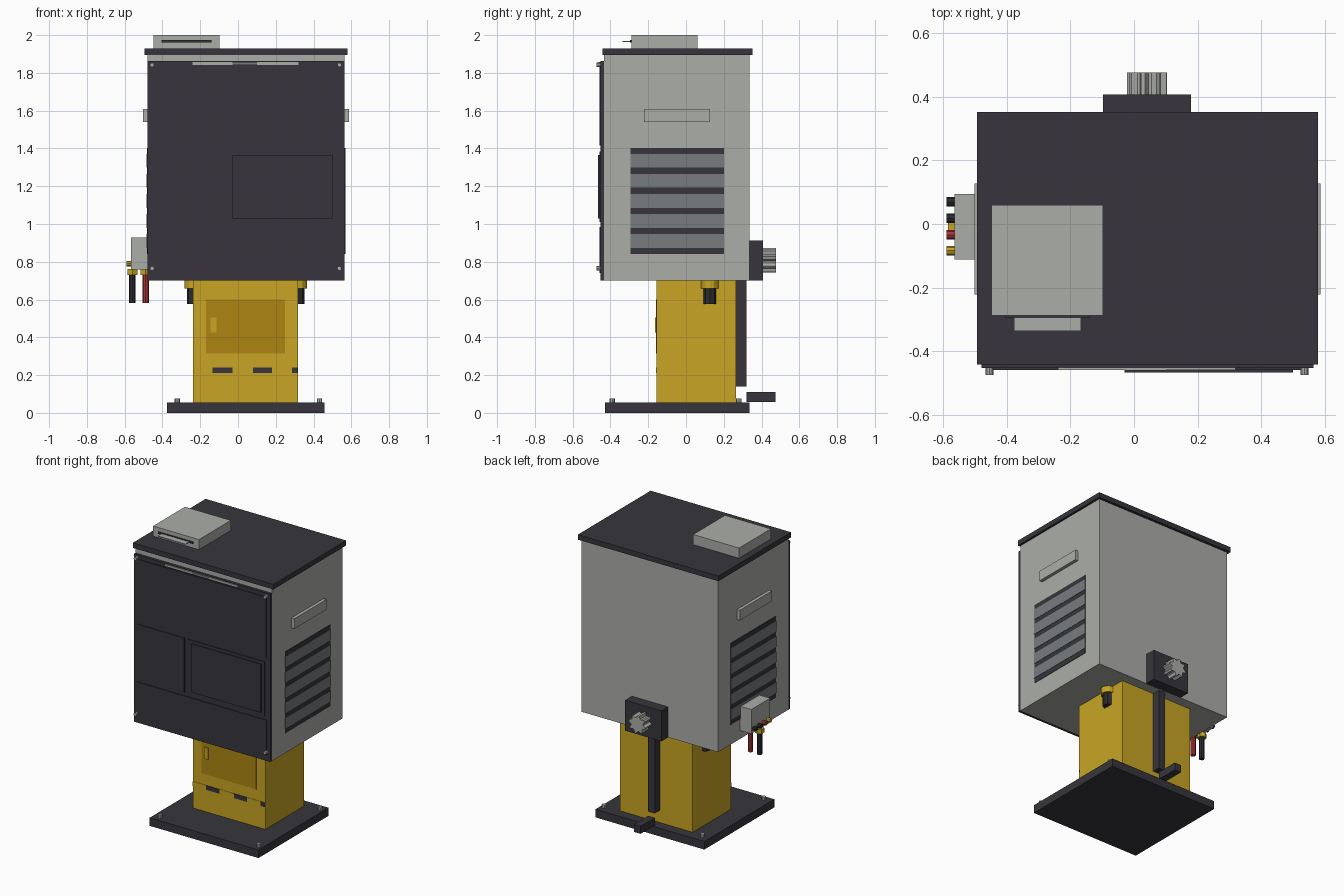
import bpy, bmesh
from math import pi, cos, sin
from mathutils import Matrix

cube = bpy.data.objects.get("Cube")
if cube:
    bpy.data.objects.remove(cube, do_unlink=True)


def material(name, r, g, b):
    m = bpy.data.materials.new(name)
    m.use_nodes = True
    m.diffuse_color = (r, g, b, 1)
    bsdf = next(n for n in m.node_tree.nodes if n.type == 'BSDF_PRINCIPLED')
    bsdf.inputs["Base Color"].default_value = (r, g, b, 1)
    return m


charcoal = material("charcoal", .038, .036, .045)
grey = material("light grey", .41, .42, .395)
slat_grey = material("slat grey", .19, .2, .21)
yellow = material("yellow", .58, .376, .018)
ochre = material("ochre", .42, .235, .006)
black = material("cable black", .025, .025, .03)
red = material("red", .4, .035, .035)


def finish(name, bm, mat):
    bmesh.ops.recalc_face_normals(bm, faces=bm.faces)
    mesh = bpy.data.meshes.new(name)
    bm.to_mesh(mesh)
    bm.free()
    mesh.materials.append(mat)
    obj = bpy.data.objects.new(name, mesh)
    bpy.context.collection.objects.link(obj)
    return obj


def box(name, x, y, z, mat):
    """Box from (min, max) pairs along each axis."""
    bm = bmesh.new()
    bmesh.ops.create_cube(bm, size=1)
    for v in bm.verts:
        v.co = [lo + (c + .5) * (hi - lo) for c, (lo, hi) in zip(v.co, (x, y, z))]
    return finish(name, bm, mat)


def rod(name, centre, radius, length, axis, mat, sides=8):
    """Faceted cylinder along one axis."""
    turn = {'X': Matrix.Rotation(pi / 2, 4, 'Y'), 'Y': Matrix.Rotation(pi / 2, 4, 'X'),
            'Z': Matrix.Identity(4)}[axis]
    bm = bmesh.new()
    bmesh.ops.create_cone(bm, cap_ends=True, segments=sides, radius1=radius, radius2=radius,
                          depth=length, matrix=Matrix.Translation(centre) @ turn)
    return finish(name, bm, mat)


def cog(name, centre, outer, inner, length, teeth, mat):
    """Lobed hand knob extruded along y."""
    bm = bmesh.new()
    ring = []
    for i in range(teeth * 4):
        r = outer if i % 4 < 2 else inner
        a = (i + .5) * pi / (teeth * 2)
        ring.append(bm.verts.new((centre[0] + r * cos(a), centre[1], centre[2] + r * sin(a))))
    face = bm.faces.new(ring)
    out = bmesh.ops.extrude_face_region(bm, geom=[face])
    moved = [g for g in out["geom"] if isinstance(g, bmesh.types.BMVert)]
    bmesh.ops.translate(bm, vec=(0, length, 0), verts=moved)
    return finish(name, bm, mat)


# Base plate with corner bolts
box("base_plate", (-.375, .458), (-.43, .335), (0, .056), charcoal)
for x in (-.322, .432):
    for y in (-.39, .28):
        rod("base_bolt", (x, y, .064), .014, .024, 'Z', grey)

# Column with door, handle and warning band
col_x, front = (-.237, .318), -.155
box("column", col_x, (front, .265), (.056, .71), yellow)
box("column_door", (-.17, .25), (front - .003, front + .01), (.315, .6), ochre)
box("door_handle", (-.146, -.115), (front - .01, front), (.425, .505), yellow)
box("warning_band", col_x, (front - .002, front + .01), (.21, .24), yellow)
for x in ((-.135, -.03), (.08, .18), (.285, .318)):
    box("warning_stripe", x, (front - .004, front + .01), (.21, .24), charcoal)

# Cable glands on both sides of the column
for x in col_x:
    rod("column_gland", (x, .126, .68), .046, .042, 'Z', yellow, 12)
    rod("column_cable", (x, .126, .62), .034, .085, 'Z', black)

# Rear rail and pedal
box("rear_rail", (.015, .065), (.26, .32), (.14, .71), charcoal)
box("pedal", (.015, .065), (.32, .475), (.058, .11), charcoal)

# Cabinet and lid
body_x = (-.48, .565)
box("cabinet", body_x, (-.435, .335), (.702, 1.897), grey)
box("lid", (-.495, .58), (-.442, .353), (1.895, 1.93), charcoal)

# Front panel with raised fields
box("front_panel", body_x, (-.453, -.433), (.702, 1.862), charcoal)
for name, x, z in (("upper_field", (-.45, .535), (1.415, 1.835)),
                   ("middle_right_field", (-.455, -.09), (1.01, 1.385)),
                   ("middle_left_field", (-.065, .525), (1.01, 1.385)),
                   ("lower_field", (-.455, .54), (.74, .985))):
    box(name, x, (-.459, -.45), z, charcoal)
box("screen", (-.03, .5), (-.467, -.455), (1.03, 1.365), charcoal)
for x in (-.455, .537):
    for z in (.765, 1.842):
        rod("panel_screw", (x, -.463, z), .012, .024, 'Y', grey)

# Light strip on the top of the panel
box("light_strip", (-.24, .32), (-.46, -.45), (1.843, 1.858), grey)
box("light_strip_middle", (-.03, .1), (-.462, -.45), (1.843, 1.858), slat_grey)

# Vents and grab bars on both cabinet sides
for wall, side, label in ((body_x[0], -1, "right"), (body_x[1], 1, "left")):
    def span(depth):
        return tuple(sorted((wall - side * .01, wall + side * depth)))
    box(label + "_vent", span(.003), (-.295, .2), (.84, 1.403), charcoal)
    for i in range(5):
        z = .874 + i * .106
        box(label + "_vent_slat", span(.005), (-.295, .2), (z, z + .073), slat_grey)
    box(label + "_grab_bar", span(.022), (-.222, .128), (1.54, 1.61), grey)

# Printer on the lid
box("printer", (-.448, -.097), (-.288, .06), (1.928, 2), grey)
box("printer_slot", (-.405, -.14), (-.296, -.28), (1.961, 1.973), charcoal)
box("paper", (-.378, -.167), (-.337, -.28), (1.964, 1.969), grey)

# Junction box with sockets and hanging cables
box("junction_box", (-.566, -.475), (-.112, .095), (.76, .928), grey)
for y, mat in ((.07, black), (.018, black), (-.034, red), (-.084, yellow)):
    rod("socket", (-.576, y, .79), .015, .03, 'X', mat)
for x, mat in ((-.559, black), (-.489, red)):
    rod("junction_gland", (x, -.006, .746), .03, .03, 'Z', yellow, 6)
    rod("junction_cable", (x, -.006, .658), .017, .155, 'Z', mat)

# Rear clamp with lobed knob
box("clamp_block", (-.098, .18), (.33, .408), (.702, .913), charcoal)
cog("clamp_knob", (.041, .4, .808), .064, .048, .077, 8, grey)
